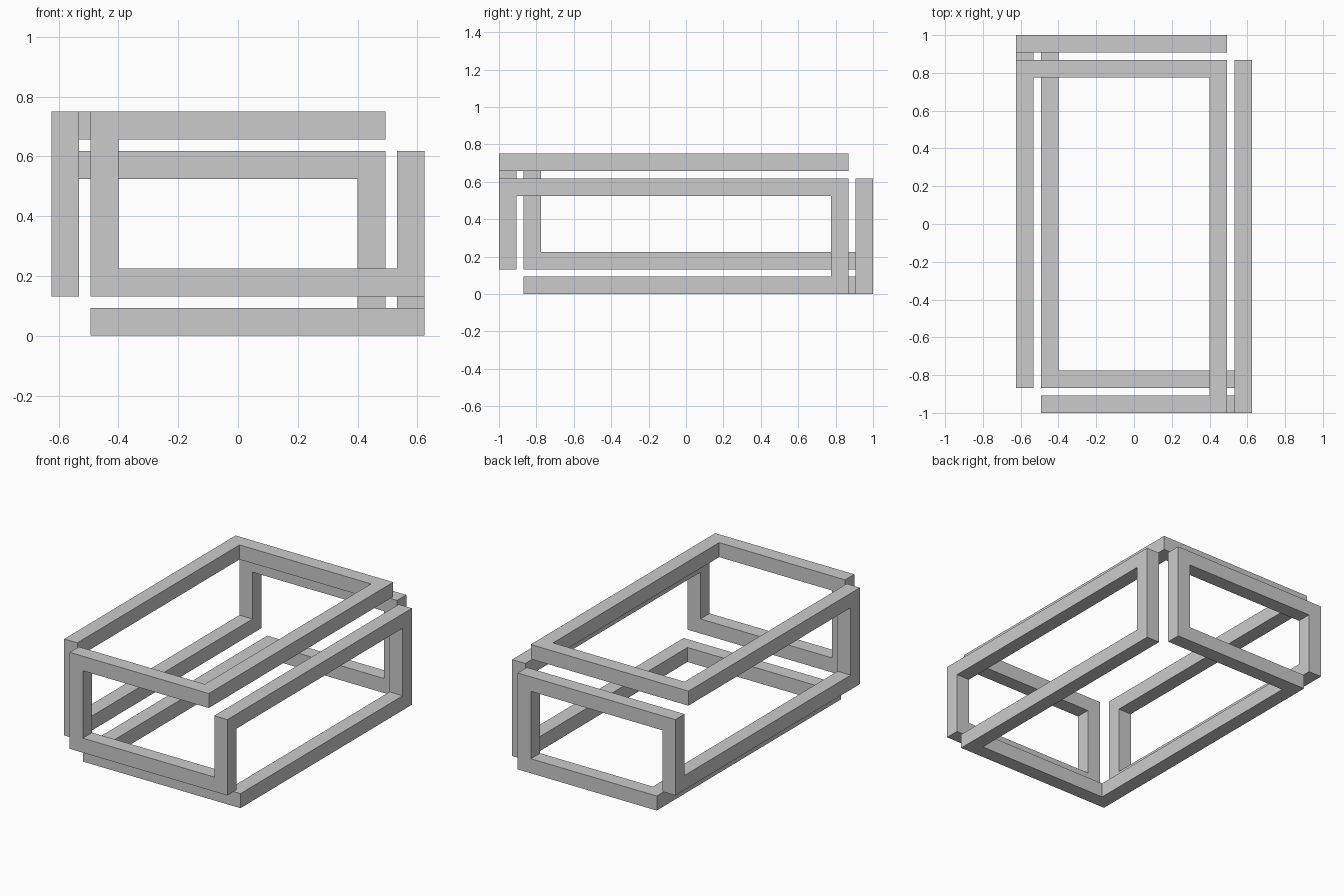
import bpy, bmesh
from mathutils import Vector

if "Cube" in bpy.data.objects:
    bpy.data.objects.remove(bpy.data.objects["Cube"])

H = 0.0465                            # half thickness of the square bar
OUTER = Vector((0.5785, 0.9535, 0.3285))   # bar centre lines, outer and inner
INNER = OUTER - Vector((0.132, 0.132, 0.132))
MID = Vector((0, 0, 0.375))

# Half of the endless path: -2/2 = outer level, -1/1 = inner level.
half = [(-2, -1, 2), (-2, 1, 2), (1, 1, 2), (1, -2, 2), (-1, -2, 2),
        (-1, -2, -1), (2, -2, -1), (2, -2, 1), (2, 1, 1)]
# The other half is the first one turned through the centre.
levels = half + [tuple(-c for c in p) for p in half]


def place(p):
    return MID + Vector([(1 if c > 0 else -1) * (OUTER[i] if abs(c) == 2 else INNER[i])
                         for i, c in enumerate(p)])


path = [place(p) for p in levels]
n = len(path)
dirs = [(path[(i + 1) % n] - path[i]).normalized() for i in range(n)]

bm = bmesh.new()


def mitred_ring(corner, d, other, offsets):
    """Square section of a bar along d, cut on the mitre plane it shares with the next bar."""
    plane = d + other
    return [bm.verts.new(corner + o - d * (o.dot(plane) / d.dot(plane))) for o in offsets]


# Square bars, mitred at every corner
for i in range(n):
    d = dirs[i]
    u = Vector((d.y, d.z, d.x))
    v = d.cross(u)
    offsets = [H * (a * u + b * v) for a, b in ((-1, -1), (1, -1), (1, 1), (-1, 1))]
    start = mitred_ring(path[i], d, dirs[i - 1], offsets)
    end = mitred_ring(path[(i + 1) % n], d, dirs[(i + 1) % n], offsets)
    for k in range(4):
        m = (k + 1) % 4
        bm.faces.new((start[k], start[m], end[m], end[k]))

# Weld the mitres and merge coplanar faces
bmesh.ops.remove_doubles(bm, verts=bm.verts, dist=0.001)
bmesh.ops.recalc_face_normals(bm, faces=bm.faces)

mesh = bpy.data.meshes.new("endless_box_frame")
bm.to_mesh(mesh)
bm.free()
frame = bpy.data.objects.new("endless_box_frame", mesh)
bpy.context.collection.objects.link(frame)
